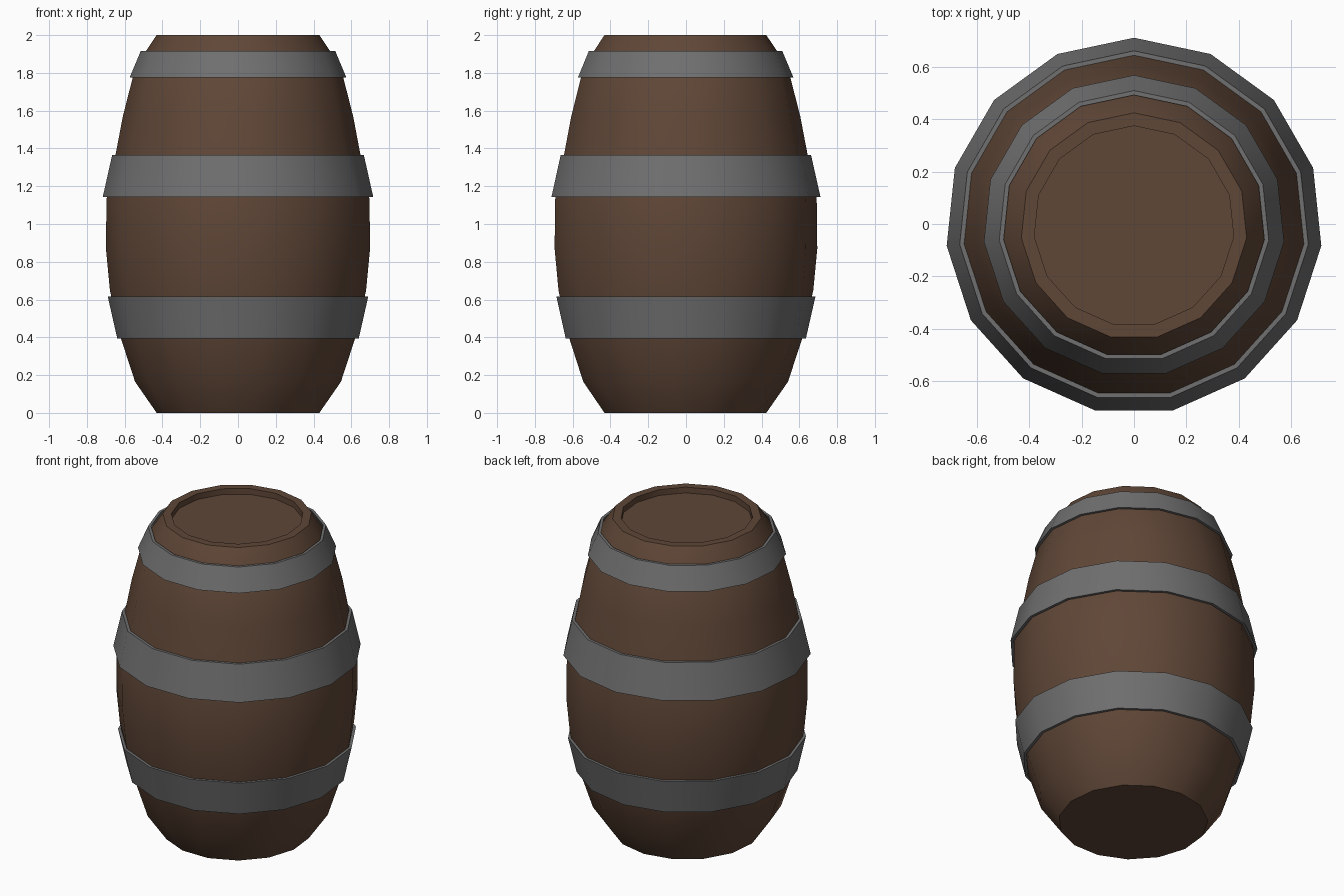
import bpy, bmesh
from math import sin, cos, radians, tau

if "Cube" in bpy.data.objects:
    bpy.data.objects.remove(bpy.data.objects["Cube"])

SIDES = 15
Y_SHIFT = -0.008  # odd side count: centre the bounding box


def lathe(name, profile, closed=False, mat=None):
    """Spin an (r, z) profile round z; cap the ends, or close it into a ring."""
    bm = bmesh.new()
    rings = [[bm.verts.new((r * sin(tau * i / SIDES), r * cos(tau * i / SIDES) + Y_SHIFT, z))
              for i in range(SIDES)] for r, z in profile]
    pairs = list(zip(rings, rings[1:]))
    if closed:
        pairs.append((rings[-1], rings[0]))
    else:
        bm.faces.new(rings[0])
        bm.faces.new(rings[-1])
    for a, b in pairs:
        for i in range(SIDES):
            j = (i + 1) % SIDES
            bm.faces.new((a[i], a[j], b[j], b[i]))
    bmesh.ops.recalc_face_normals(bm, faces=bm.faces)
    mesh = bpy.data.meshes.new(name)
    bm.to_mesh(mesh)
    bm.free()
    obj = bpy.data.objects.new(name, mesh)
    bpy.context.collection.objects.link(obj)
    if mat:
        mesh.materials.append(mat)
    bpy.ops.object.select_all(action='DESELECT')
    obj.select_set(True)
    bpy.context.view_layer.objects.active = obj
    bpy.ops.object.shade_smooth_by_angle(angle=radians(30))
    return obj


wood = bpy.data.materials.new("wood")
wood.diffuse_color = (0.115, 0.062, 0.038, 1)
wood.use_nodes = True
wood.node_tree.nodes["Principled BSDF"].inputs["Base Color"].default_value = wood.diffuse_color
iron = bpy.data.materials.new("iron")
iron.diffuse_color = (0.16, 0.16, 0.16, 1)
iron.use_nodes = True
iron.node_tree.nodes["Principled BSDF"].inputs["Base Color"].default_value = iron.diffuse_color

# Bulging wooden body with a recessed lid
lathe("barrel_body", [
    (0.433, 0.0), (0.548, 0.165), (0.635, 0.43), (0.682, 0.65), (0.703, 0.87),
    (0.700, 1.13), (0.655, 1.35), (0.613, 1.57), (0.545, 1.835), (0.433, 2.0),
    (0.383, 2.0), (0.383, 1.963)], mat=wood)


# Metal hoops: bottom height and radius, top height and radius
def hoop(name, z0, r0, z1, r1, t=0.017):
    lathe(name, [(r0, z0), (r1, z1), (r1 - t, z1), (r0 - t, z0)], True, iron)


hoop("lower_hoop", 0.395, 0.643, 0.615, 0.693)
hoop("middle_hoop", 1.143, 0.720, 1.365, 0.670)
hoop("upper_hoop", 1.775, 0.577, 1.915, 0.518)
